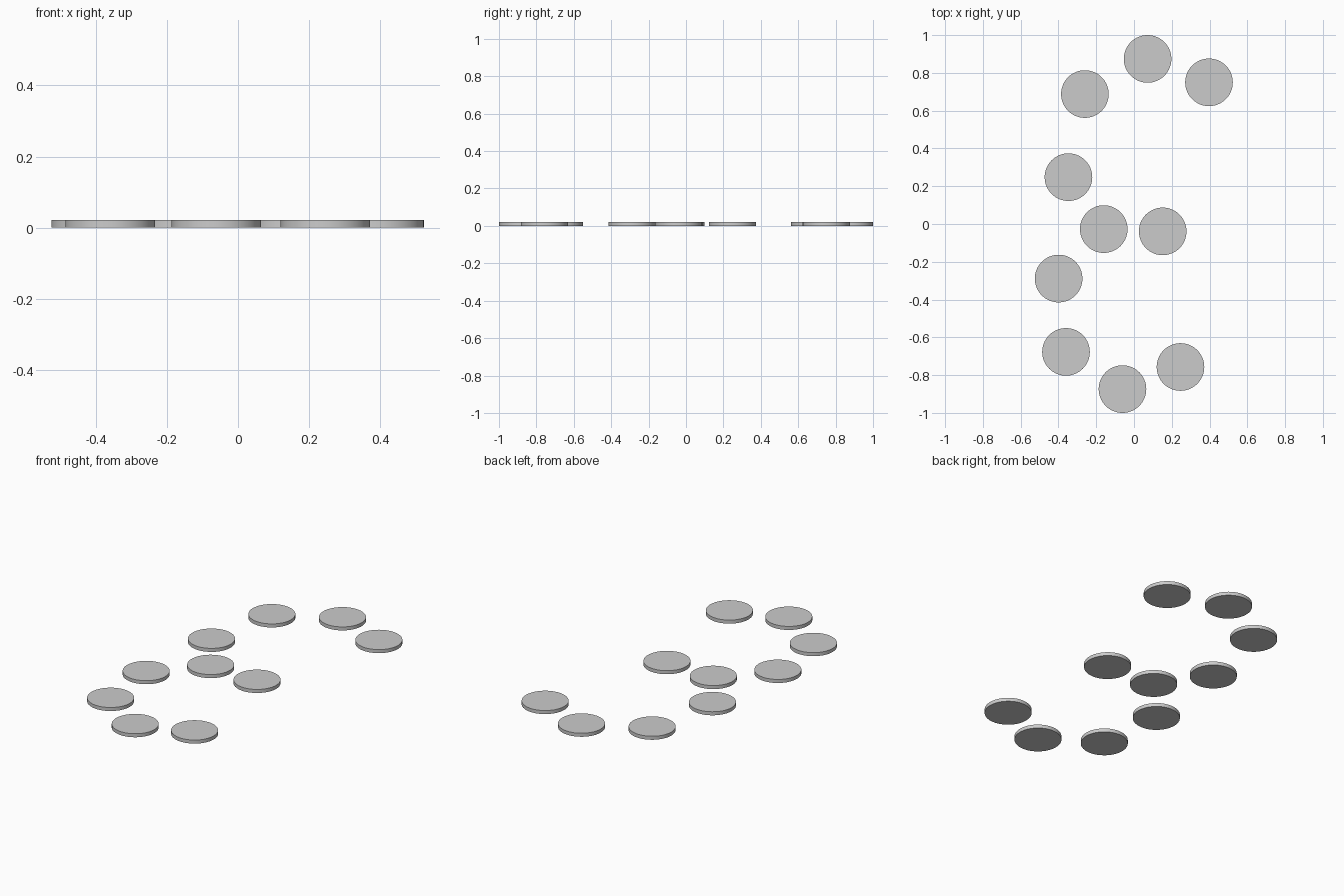
import bpy

if "Cube" in bpy.data.objects:
    bpy.data.objects.remove(bpy.data.objects["Cube"])

RADIUS = 0.126
HEIGHT = 0.021

# Disc centres, following the winding path from the back to the front
CENTRES = [
    (0.397, 0.75), (0.072, 0.874), (-0.26, 0.688), (-0.347, 0.248),
    (-0.16, -0.027), (0.152, -0.039), (-0.399, -0.289),
    (-0.36, -0.677), (-0.061, -0.874), (0.246, -0.757),
]


def add_disc(index, x, y):
    """Flat round stepping disc resting on the floor."""
    bpy.ops.mesh.primitive_cylinder_add(
        vertices=64, radius=RADIUS, depth=HEIGHT, location=(x, y, HEIGHT / 2))
    bpy.context.object.name = f"disc_{index:02d}"
    bpy.ops.object.shade_smooth_by_angle()


for i, (x, y) in enumerate(CENTRES, 1):
    add_disc(i, x, y)
